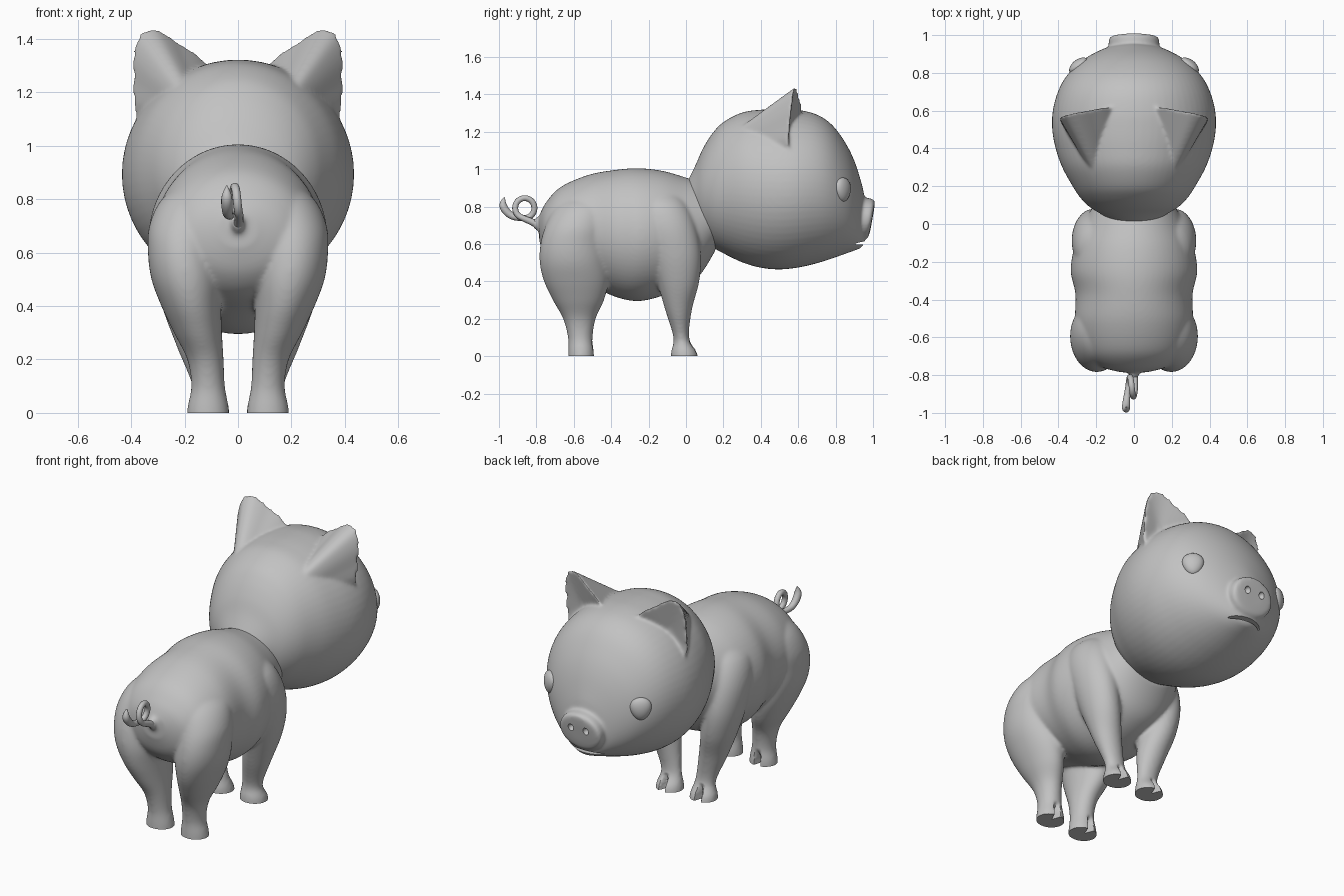
import bpy, bmesh, math
from mathutils import Vector, Matrix

if "Cube" in bpy.data.objects:
    bpy.data.objects.remove(bpy.data.objects["Cube"])

GREY = (0.54, 0.54, 0.54, 1)
mat = bpy.data.materials.new("soft grey")
mat.use_nodes = True
mat.diffuse_color = GREY
mat.node_tree.nodes["Principled BSDF"].inputs["Base Color"].default_value = GREY


# Helpers
def refine(rows, steps=5):
    """Catmull-Rom interpolation between the rows of a section list."""
    out = []
    for i in range(len(rows) - 1):
        quad = (rows[max(i - 1, 0)], rows[i], rows[i + 1], rows[min(i + 2, len(rows) - 1)])
        for k in range(steps):
            t = k / steps
            out.append([b + t / 2 * (c - a + t * (2 * a - 5 * b + 4 * c - d + t * (3 * b - a - 3 * c + d)))
                        for a, b, c, d in zip(*quad)])
    return out + [list(rows[-1])]


def loft(bm, rings):
    loops = [[bm.verts.new(p) for p in ring] for ring in rings]
    n = len(loops[0])
    faces = [bm.faces.new(loops[0]), bm.faces.new(loops[-1])]
    for a, b in zip(loops, loops[1:]):
        for i in range(n):
            j = (i + 1) % n
            faces.append(bm.faces.new((a[i], a[j], b[j], b[i])))
    bmesh.ops.recalc_face_normals(bm, faces=faces)


def circle(n=64):
    return [(math.cos(2 * math.pi * i / n), math.sin(2 * math.pi * i / n)) for i in range(n)]


def ring_y(y, w, low, high, tilt=0):
    mid, h = (low + high) / 2, (high - low) / 2
    return [(w * c, y + tilt * h * s, mid + h * s) for c, s in circle()]


def ring_z(side, z, cx, cy, rx, ry):
    return [(side * (cx + rx * c), cy + ry * s, z) for c, s in circle()]


def ball(bm, centre, radii):
    m = Matrix.Translation(centre) @ Matrix.Diagonal((*radii, 1))
    return bmesh.ops.create_uvsphere(bm, u_segments=24, v_segments=16, radius=1, matrix=m)["verts"]


def make(name, bm):
    mesh = bpy.data.meshes.new(name)
    bm.to_mesh(mesh)
    bm.free()
    obj = bpy.data.objects.new(name, mesh)
    bpy.context.collection.objects.link(obj)
    obj.data.materials.append(mat)
    return obj


def select(obj):
    bpy.ops.object.select_all(action="DESELECT")
    obj.select_set(True)
    bpy.context.view_layer.objects.active = obj


def shade(obj, angle=45):
    select(obj)
    bpy.ops.object.shade_smooth_by_angle(angle=math.radians(angle))


def fuse(obj, voxel, rounds):
    """Melt overlapping lofts into one soft skin."""
    remesh = obj.modifiers.new("fuse", "REMESH")
    remesh.mode, remesh.voxel_size = "VOXEL", voxel
    smooth = obj.modifiers.new("soften", "SMOOTH")
    smooth.factor, smooth.iterations = 0.5, rounds
    select(obj)
    for m in list(obj.modifiers):
        bpy.ops.object.modifier_apply(modifier=m.name)
    obj.data.materials.clear()
    obj.data.materials.append(mat)


# Body: torso barrel and neck (y, half width, bottom, top)
TORSO = [(-.785, .07, .62, .75), (-.75, .19, .52, .82), (-.67, .27, .44, .905),
         (-.52, .31, .38, .97), (-.37, .31, .315, .997), (-.25, .335, .295, 1.005),
         (-.12, .315, .325, .99), (0, .265, .375, .955), (.08, .225, .44, .93),
         (.16, .18, .57, .90)]
TAIL_ROOT = [(-.82, .02, .69, .73), (-.77, .035, .65, .76), (-.7, .08, .55, .82)]
# Legs (z, centre x, centre y, radius x, radius y)
HIND = [(-.06, .112, -.56, .08, .07), (.02, .112, -.56, .077, .07), (.1, .112, -.565, .063, .066),
        (.2, .122, -.57, .068, .087), (.3, .15, -.575, .09, .137), (.4, .175, -.587, .112, .172),
        (.5, .192, -.6, .132, .182), (.6, .202, -.6, .135, .178), (.7, .195, -.58, .137, .17),
        (.8, .16, -.55, .125, .15), (.88, .12, -.53, .06, .08)]
FORE = [(-.06, .11, -.005, .08, .075), (.02, .11, -.01, .076, .07), (.1, .112, -.025, .06, .042),
        (.25, .15, -.04, .08, .072), (.4, .19, -.042, .095, .113), (.55, .215, -.06, .105, .14),
        (.7, .22, -.10, .108, .15), (.82, .19, -.13, .10, .13), (.9, .14, -.13, .05, .06)]

bm = bmesh.new()
loft(bm, [ring_y(*r) for r in refine(TORSO)])
loft(bm, [ring_y(*r) for r in TAIL_ROOT])
for side in (1, -1):
    for leg in (HIND, FORE):
        loft(bm, [ring_z(side, *r) for r in refine(leg)])
body = make("body", bm)
fuse(body, .009, 12)

# Cloven hoof notches and flat soles
bm = bmesh.new()
bm.from_mesh(body.data)
for v in bm.verts:
    across = abs(abs(v.co.x) - .115) / .02
    toe = v.co.y > .02 or -.54 < v.co.y < -.4
    if v.co.z < .09 and across < 1 and toe:
        v.co.y -= .06 * (1 - across) * min(1, 1.4 - v.co.z / .065)
bmesh.ops.bisect_plane(bm, geom=bm.verts[:] + bm.edges[:] + bm.faces[:], plane_co=(0, 0, 0),
                       plane_no=(0, 0, 1), clear_inner=True)
bmesh.ops.holes_fill(bm, edges=[e for e in bm.edges if e.is_boundary], sides=0)
bm.to_mesh(body.data)
bm.free()
shade(body)

# Head: skull, then snout (y, half width, bottom, top)
SKULL = [(.0, .09, .76, .92), (.05, .17, .70, 1.02), (.09, .235, .635, 1.11), (.14, .285, .585, 1.19),
         (.2, .325, .55, 1.252), (.3, .38, .502, 1.303), (.4, .415, .473, 1.318),
         (.5, .433, .464, 1.322), (.6, .43, .474, 1.317), (.7, .403, .497, 1.292),
         (.78, .36, .522, 1.238), (.85, .295, .547, 1.145), (.9, .22, .565, 1.045),
         (.94, .13, .583, .92), (.955, .06, .62, .85)]
SNOUT = [(.88, .18, .62, .89), (.93, .137, .622, .852), (.96, .135, .62, .845),
         (.978, .133, .622, .84), (.992, .118, .638, .828), (.996, .06, .68, .78)]
# Ear rim, from the inner root over the tip to the outer root
RIM = [(.08, .62, 1.27), (.15, .62, 1.34), (.22, .608, 1.385), (.27, .598, 1.42), (.32, .588, 1.44),
       (.37, .577, 1.42), (.395, .567, 1.34), (.395, .557, 1.24), (.39, .55, 1.13),
       (.33, .56, 1.0), (.2, .58, 1.0)]

bm = bmesh.new()
loft(bm, [ring_y(*r) for r in refine(SKULL)])
loft(bm, [ring_y(*r, .18) for r in refine(SNOUT)])
root, cup = Vector((.1, .05, 1.05)), Vector((.28, .545, 1.2))
for side in (1, -1):
    rim = [Vector(p) for p in refine(RIM, 3)]
    rings = [[p.lerp(root, t) for p in rim] for t in (.9, .6, .3, 0)]
    rings += [[p.lerp(cup, t) for p in rim] for t in (.12, .4, .75)]
    loft(bm, [[(side * p.x, p.y, p.z) for p in ring] for ring in rings])
head = make("head", bm)
fuse(head, .008, 14)

# Nostrils and mouth slit
bm = bmesh.new()
for side in (1, -1):
    ball(bm, (side * .048, 1, .752), (.018, .022, .021))
for v in ball(bm, (0, .945, .606), (.12, .095, .009)):
    v.co.z -= .4 * v.co.x ** 2
face_cutter = make("face_cutter", bm)
face_cutter.hide_render = True
carve = head.modifiers.new("carve", "BOOLEAN")
carve.operation, carve.solver, carve.object = "DIFFERENCE", "EXACT", face_cutter
select(head)
bpy.ops.object.modifier_apply(modifier=carve.name)
bpy.data.objects.remove(face_cutter)
shade(head)

# Eyes: flattened teardrops set into the cheeks
for side, name in ((1, "left_eye"), (-1, "right_eye")):
    bm = bmesh.new()
    for v in ball(bm, (0, 0, 0), (.057, .033, .065)):
        v.co.x *= 1 + 3 * v.co.z
    eye = make(name, bm)
    eye.matrix_world = Matrix.Translation((side * .293, .838, .89)) @ Matrix.Rotation(-side * math.radians(37), 4, "Z")
    shade(eye, 60)

# Tail: a loop that drifts sideways and ends in a thick pointed tip
path = [(0, -.75, .68, 1.6), (.002, -.80, .708, 1.2)]
for i in range(13):
    a = math.radians(-100 - 30 * i)
    path.append((.005 - .003 * i, -.862 + .053 * math.cos(a), .792 + .055 * math.sin(a), 1))
path += [(-.04, -.93, .745, 1.15), (-.042, -.972, .785, 1.4), (-.042, -.982, .82, 1.2), (-.042, -.97, .85, .15)]
curve = bpy.data.curves.new("tail", "CURVE")
curve.dimensions, curve.bevel_depth, curve.bevel_resolution = "3D", .016, 4
curve.use_fill_caps = True
spline = curve.splines.new("NURBS")
spline.points.add(len(path) - 1)
for point, (x, y, z, r) in zip(spline.points, path):
    point.co, point.radius = (x, y, z, 1), r
spline.order_u, spline.use_endpoint_u, spline.resolution_u = 3, True, 6
tail = bpy.data.objects.new("tail", curve)
bpy.context.collection.objects.link(tail)
curve.materials.append(mat)
select(tail)
bpy.ops.object.convert(target="MESH")
shade(bpy.context.object, 60)
